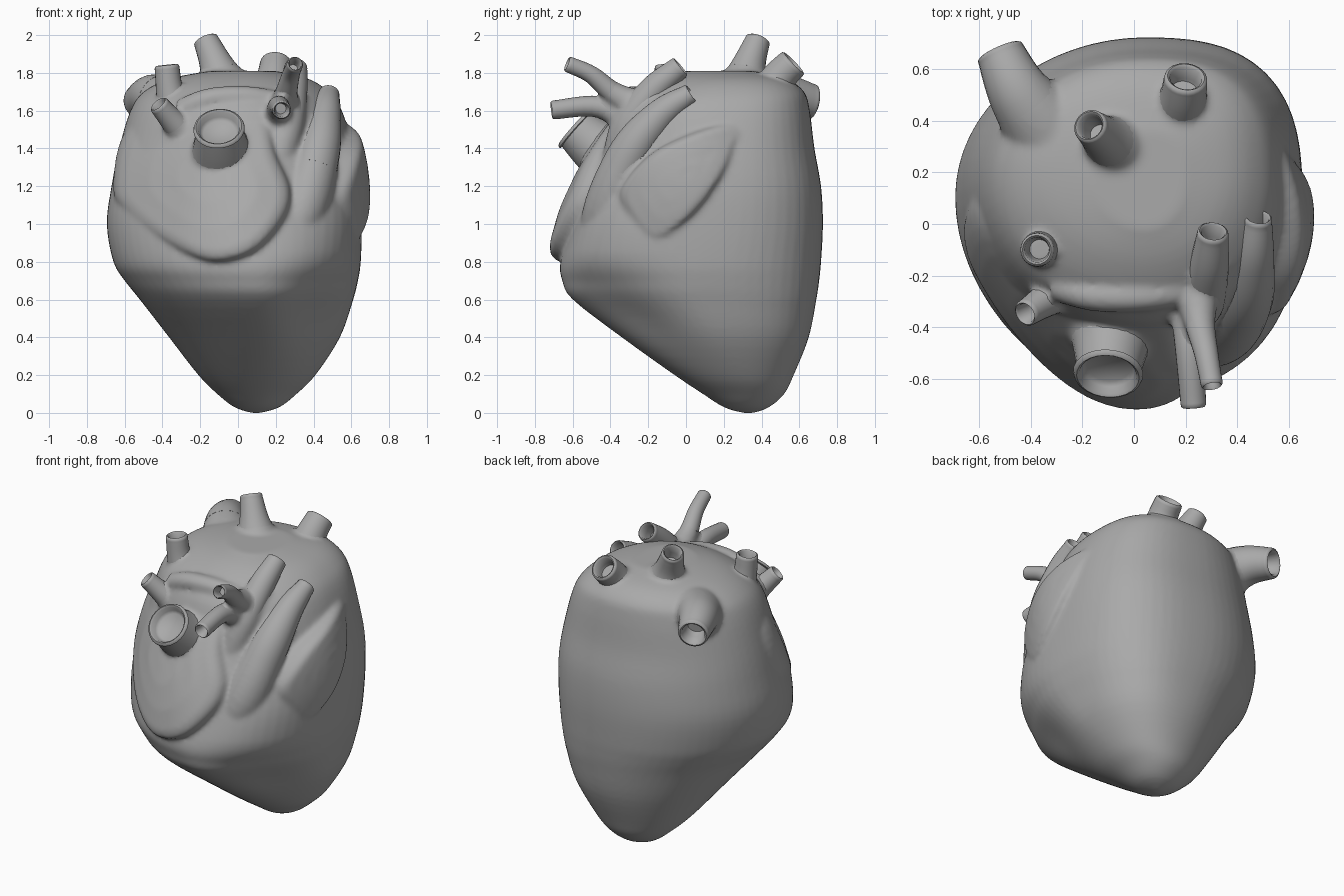
import bpy, bmesh, math
from mathutils import Vector

old = bpy.data.objects.get("Cube")
if old:
    bpy.data.objects.remove(old)

tissue = bpy.data.materials.new("clay_grey")
tissue.use_nodes = True
GREY = (0.4, 0.4, 0.4, 1)
tissue.diffuse_color = GREY
tissue.node_tree.nodes["Principled BSDF"].inputs["Base Color"].default_value = GREY


def spline(points, steps, closed=False):
    """Smooth curve through points of any dimension."""
    n = len(points)
    at = (lambda i: points[i % n]) if closed else (lambda i: points[max(0, min(n - 1, i))])
    out = []
    for i in range(n if closed else n - 1):
        for s in range(steps):
            t = s / steps
            out.append([b + 0.5 * t * (c - a + t * (2 * a - 5 * b + 4 * c - d + t * (3 * (b - c) + d - a)))
                        for a, b, c, d in zip(at(i - 1), at(i), at(i + 1), at(i + 2))])
    if not closed:
        out.append(list(points[-1]))
    return out


def loft(bm, rings):
    """Closed skin over a list of rings, capped at both ends."""
    rows = [[bm.verts.new(p) for p in ring] for ring in rings]
    n = len(rows[0])
    faces = [bm.faces.new((a[i], a[(i + 1) % n], b[(i + 1) % n], b[i]))
             for a, b in zip(rows, rows[1:]) for i in range(n)]
    faces += [bm.faces.new(rows[0][::-1]), bm.faces.new(rows[-1])]
    bmesh.ops.recalc_face_normals(bm, faces=faces)


def finish(bm, name):
    mesh = bpy.data.meshes.new(name)
    bm.to_mesh(mesh)
    bm.free()
    obj = bpy.data.objects.new(name, mesh)
    bpy.context.collection.objects.link(obj)
    mesh.materials.append(tissue)
    bpy.ops.object.select_all(action='DESELECT')
    obj.select_set(True)
    bpy.context.view_layer.objects.active = obj
    bpy.ops.object.shade_smooth_by_angle(angle=math.radians(50))
    return obj


def circle(frame, along, radius, sides=24):
    c, t, u, v = frame
    return [c + t * along + (u * math.cos(k) + v * math.sin(k)) * radius
            for k in (math.tau * i / sides for i in range(sides))]


def sweep(path):
    """Rings along a path of (x, y, z, radius); also returns the end frame."""
    rings, u = [], None
    for i, p in enumerate(path):
        a, b = path[max(i - 1, 0)], path[min(i + 1, len(path) - 1)]
        t = (Vector(b[:3]) - Vector(a[:3])).normalized()
        u = t.orthogonal() if u is None else u - t * u.dot(t)
        u.normalize()
        frame = (Vector(p[:3]), t, u, t.cross(u))
        rings.append(circle(frame, 0, p[3]))
    return rings, frame


def vessel(name, points, depth=0.08, rim=1.0, wall=0.7):
    """Hollow vessel with a rounded rim, plus a solid flared root blended into the muscle."""
    path = spline(points, 6)
    n = len(path)
    rings, frame = sweep(path[n * 2 // 5:])
    r = points[-1][3]
    for along, k in ((0.004, rim), (0.016, rim * 0.97), (0.022, (rim + wall) / 2),
                     (0.014, wall * 1.04), (-depth * 0.5, wall * 0.95), (-depth, wall * 0.8)):
        rings.append(circle(frame, along, r * k))
    bm = bmesh.new()
    loft(bm, rings)
    finish(bm, name)
    root = [(x, y, z, w * (1.15 - 0.25 * i / (n * 0.7))) for i, (x, y, z, w) in enumerate(path[:n * 7 // 10])]
    loft(muscle, sweep(root)[0])


def lobe(outline, centre, surface, thickness):
    """Pillow-like flap: outline in 2D, laid on a surface function (u, v, depth)."""
    edge = spline(outline, 6, True)
    rings = []
    for size, depth in ((0.9, thickness), (1, 0.1), (1, 0.065), (0.98, 0.03), (0.94, 0.01),
                        (0.86, 0), (0.6, 0), (0.3, 0), (0.05, 0)):
        rings.append([surface(centre[0] + (u - centre[0]) * size,
                              centre[1] + (v - centre[1]) * size, depth) for u, v in edge])
    loft(muscle, rings)


def bump(z, middle, reach):
    """One at the middle height, easing to zero at the reach."""
    k = max(0, 1 - abs(z - middle) / reach)
    return k * k * (3 - 2 * k)


muscle = bmesh.new()

# Ventricles: height, then extents in x and y
LEVELS = [(0, 0.07, 0.12, 0.3, 0.36), (0.03, -0.02, 0.22, 0.2, 0.44), (0.1, -0.11, 0.31, 0.09, 0.52),
          (0.2, -0.21, 0.41, -0.06, 0.57), (0.4, -0.365, 0.54, -0.34, 0.65),
          (0.6, -0.52, 0.61, -0.6, 0.69), (0.7, -0.6, 0.635, -0.655, 0.705),
          (0.8, -0.66, 0.65, -0.665, 0.715), (1, -0.695, 0.655, -0.6, 0.725),
          (1.2, -0.67, 0.645, -0.53, 0.715), (1.4, -0.63, 0.61, -0.45, 0.68),
          (1.6, -0.57, 0.55, -0.38, 0.655), (1.7, -0.5, 0.48, -0.28, 0.625),
          (1.77, -0.36, 0.37, -0.15, 0.53), (1.81, -0.15, 0.2, -0.02, 0.36)]
body = []
for z, x0, x1, y0, y1 in spline(LEVELS, 4):
    cx, cy = x0 + (x1 - x0) * 0.55, y0 + (y1 - y0) * 0.53
    ring = []
    for i in range(64):
        c, s = math.cos(math.tau * i / 64), math.sin(math.tau * i / 64)
        swell = 1
        if c > 0:
            # Full at the back left and upper front left, tucked in below the front left
            amount = 0.09 * min(1, z / 0.6) if s > 0 else 0.075 * bump(z, 1.02, 0.4) - 0.13 * bump(z, 0.5, 0.36)
            swell += amount * (2 * s * c) ** 2
        ring.append(Vector((cx + c * swell * (x1 - cx if c > 0 else cx - x0),
                            cy + s * swell * (y1 - cy if s > 0 else cy - y0), z)))
    body.append(ring)
loft(muscle, body)


# Front atrium flap, leaning back toward the top
def front_surface(x, z, depth):
    d = z - 0.95
    return Vector((x, -0.71 + 0.25 * d + 0.45 * d * d + (x - 0.05) ** 2 + depth, z))


lobe([(-0.59, 1.5), (-0.66, 1.2), (-0.6, 1.07), (-0.4, 0.91), (-0.15, 0.8), (0.08, 0.85), (0.24, 1.02),
      (0.28, 1.18), (0.2, 1.38), (0.16, 1.58), (0.05, 1.72), (-0.3, 1.7)],
     (-0.18, 1.25), front_surface, 0.35)


# Side auricle flap
def side_surface(y, z, depth):
    return Vector((0.7 - 0.9 * (y - 0.03) ** 2 - 0.5 * (z - 1.15) ** 2 - depth, y, z))


lobe([(-0.35, 1.18), (-0.32, 1.05), (-0.19, 0.9), (-0.04, 0.98), (0.1, 1.12), (0.22, 1.3),
      (0.28, 1.45), (0.33, 1.53), (0.22, 1.54), (0, 1.47), (-0.2, 1.36)],
     (-0.05, 1.22), side_surface, 0.25)

# Crest joining the upper vessels
loft(muscle, sweep(spline([(-0.3, -0.24, 1.6, 0.06), (-0.15, -0.28, 1.66, 0.06),
                           (0.05, -0.28, 1.67, 0.06), (0.22, -0.25, 1.64, 0.06)], 5))[0])

# Great vessels
vessel("front_trunk", [(-0.08, -0.34, 1.33, 0.2), (-0.09, -0.47, 1.41, 0.15), (-0.1, -0.575, 1.5, 0.122)],
       depth=0.03, rim=1.12, wall=0.88)
vessel("back_side_trunk", [(-0.3, 0.33, 1.58, 0.18), (-0.44, 0.5, 1.67, 0.125), (-0.515, 0.655, 1.65, 0.095)])
vessel("top_vessel", [(-0.06, 0.3, 1.68, 0.17), (-0.11, 0.33, 1.83, 0.095), (-0.165, 0.375, 1.96, 0.068)])
vessel("back_vessel", [(0.17, 0.43, 1.64, 0.14), (0.19, 0.49, 1.77, 0.095), (0.2, 0.555, 1.84, 0.085)])

# Side vessels
vessel("right_upper_vessel", [(-0.32, -0.07, 1.56, 0.12), (-0.36, -0.095, 1.7, 0.075), (-0.375, -0.1, 1.82, 0.066)])
vessel("right_lower_vessel", [(-0.23, -0.22, 1.42, 0.1), (-0.35, -0.3, 1.55, 0.065), (-0.41, -0.34, 1.62, 0.054)])
vessel("left_inner_vessel", [(0.2, -0.36, 1.3, 0.08), (0.26, -0.3, 1.53, 0.09),
                             (0.29, -0.17, 1.71, 0.078), (0.305, -0.045, 1.82, 0.062)])
vessel("left_outer_vessel", [(0.2, -0.48, 0.8, 0.08), (0.34, -0.41, 1.08, 0.125), (0.425, -0.29, 1.38, 0.115),
                             (0.46, -0.13, 1.58, 0.085), (0.48, 0.01, 1.68, 0.057)])

# Slender branches reaching forward
vessel("upper_branch", [(0.24, -0.22, 1.6, 0.09), (0.255, -0.38, 1.69, 0.06),
                        (0.28, -0.5, 1.79, 0.047), (0.3, -0.61, 1.84, 0.043)], depth=0.05)
vessel("lower_branch", [(0.22, -0.25, 1.52, 0.09), (0.215, -0.46, 1.62, 0.058), (0.23, -0.69, 1.605, 0.05)], depth=0.05)

# Merge ventricles, flaps and vessel roots into one soft skin
heart = finish(muscle, "heart_muscle")
remesh = heart.modifiers.new("merge", 'REMESH')
remesh.mode = 'VOXEL'
remesh.voxel_size = 0.014
remesh.use_smooth_shade = True
soften = heart.modifiers.new("soften", 'SMOOTH')
soften.factor = 0.5
soften.iterations = 8
